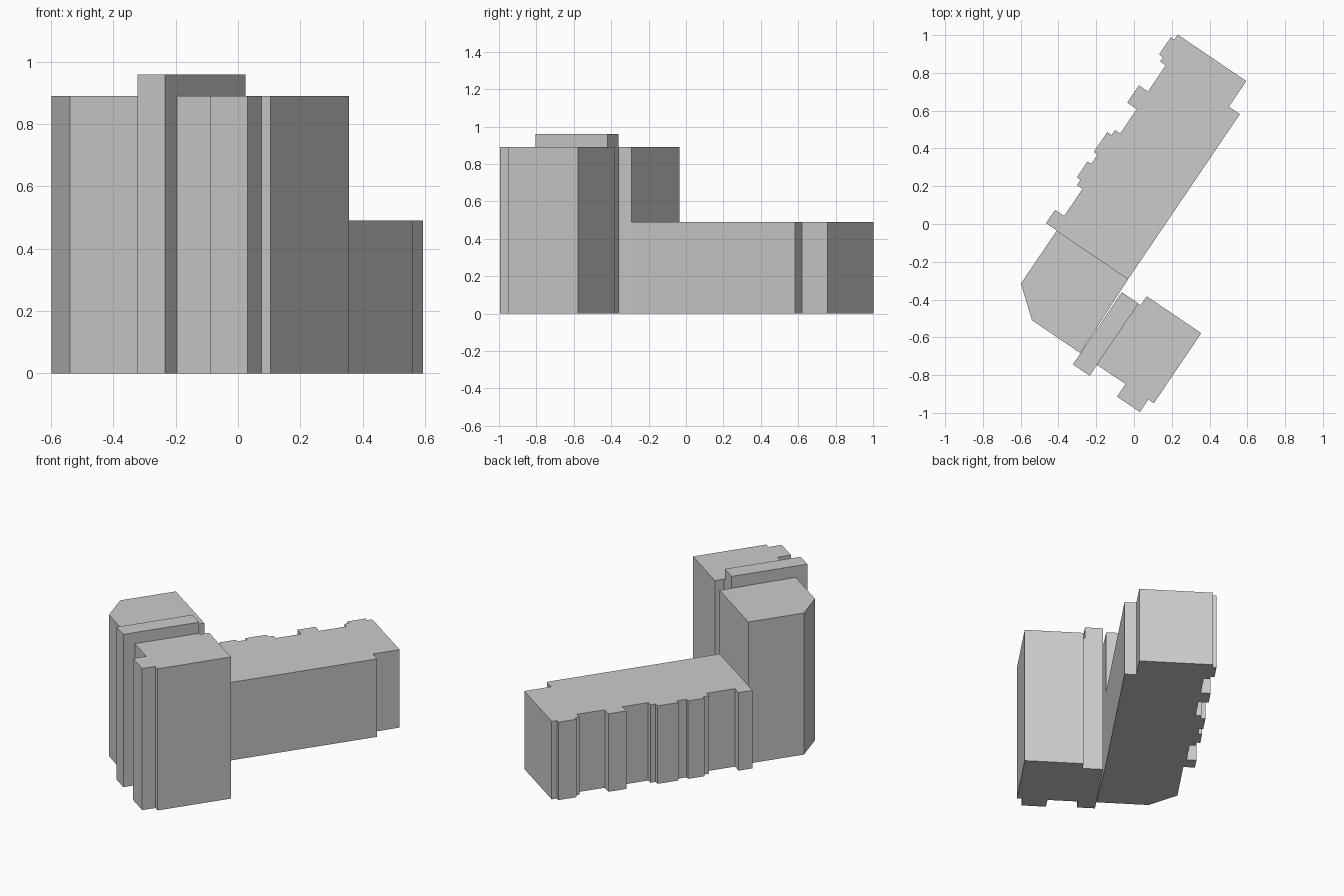
import bpy
import bmesh
from math import radians
from mathutils import Matrix

cube = bpy.data.objects.get("Cube")
if cube:
    bpy.data.objects.remove(cube)

# One plain concrete colour
concrete = bpy.data.materials.new("plain_grey")
concrete.use_nodes = True
grey = (0.6, 0.6, 0.6, 1)
concrete.diffuse_color = grey
concrete.node_tree.nodes["Principled BSDF"].inputs["Base Color"].default_value = grey

# The plan is drawn along the long wing, then turned into place
TURN = Matrix.Rotation(radians(55.9), 4, "Z")
TOWER_HEIGHT, SLAB_HEIGHT, WING_HEIGHT = 0.89, 0.96, 0.49


def extrude_plan(name, outline, height):
    """Raise a flat outline from the ground to a solid with the given height."""
    bm = bmesh.new()
    base = bm.faces.new([bm.verts.new((s, t, 0)) for s, t in outline])
    top = bmesh.ops.extrude_face_region(bm, geom=[base], use_keep_orig=True)["geom"]
    verts = [item for item in top if isinstance(item, bmesh.types.BMVert)]
    bmesh.ops.translate(bm, verts=verts, vec=(0, 0, height))
    bmesh.ops.recalc_face_normals(bm, faces=bm.faces)
    bmesh.ops.transform(bm, matrix=TURN, verts=bm.verts)
    mesh = bpy.data.meshes.new(name)
    bm.to_mesh(mesh)
    bm.free()
    mesh.materials.append(concrete)
    obj = bpy.data.objects.new(name, mesh)
    bpy.context.collection.objects.link(obj)
    return obj


def stepped_edge(start, steps):
    """Turn (end, depth) steps into the corners of a stepped facade."""
    corners = []
    for end, depth in steps:
        corners += [(start, depth), (end, depth)]
        start = end
    return corners


# Long low wing with projecting bays on its back facade
wing_start = -0.258
bays = [(-0.172, 0.388), (0.001, 0.33), (0.035, 0.366), (0.137, 0.389),
        (0.196, 0.366), (0.323, 0.39), (0.356, 0.362), (0.512, 0.329),
        (0.622, 0.39), (0.79, 0.332), (0.817, 0.368), (0.928, 0.393), (0.96, 0.37)]
court_side = [(0.796, -0.138), (0.96, -0.068)]
extrude_plan("long_wing",
             stepped_edge(wing_start, court_side) + stepped_edge(wing_start, bays)[::-1],
             WING_HEIGHT)

# Tower block with a chamfered corner
extrude_plan("corner_tower",
             [(wing_start, 0.319), (-0.597, 0.319), (-0.725, 0.161),
              (-0.725, -0.147), (wing_start, -0.138)],
             TOWER_HEIGHT)

# Taller thin slab between the two blocks
extrude_plan("core_slab",
             [(-0.797, -0.149), (-0.797, -0.256), (-0.335, -0.256), (-0.335, -0.149)],
             SLAB_HEIGHT)

# Side block with a projecting bay and a back step
extrude_plan("side_block",
             [(-0.336, -0.256), (-0.727, -0.256), (-0.727, -0.438), (-0.807, -0.438),
              (-0.807, -0.584), (-0.727, -0.584), (-0.727, -0.619), (-0.279, -0.619),
              (-0.279, -0.27), (-0.336, -0.27)],
             TOWER_HEIGHT)
